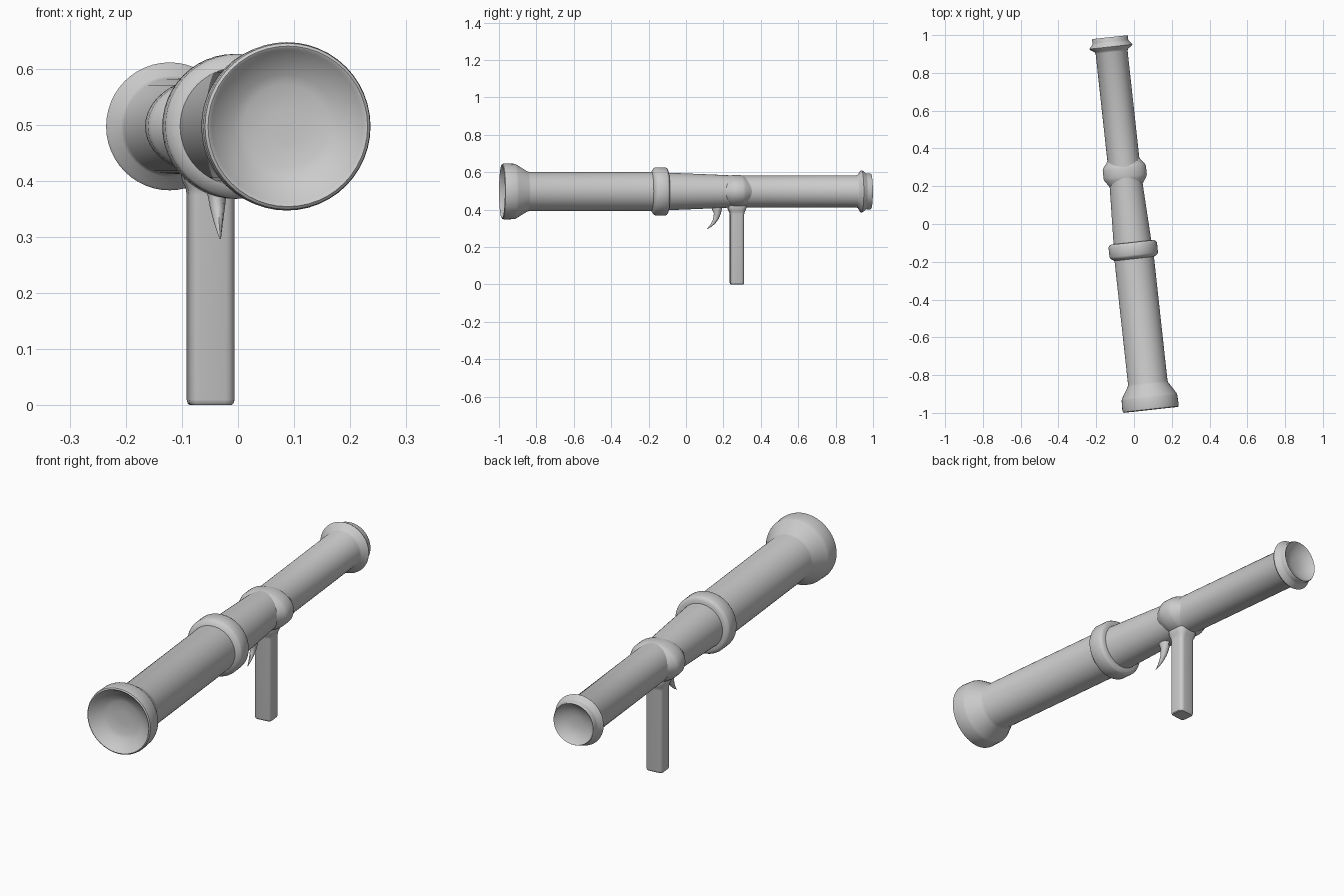
import bpy, bmesh, math
from mathutils import Matrix

TILT = math.radians(6.25)
AXIS_Z = 0.497
# everything is modelled along local y, then turned slightly about z
PLACE = Matrix.Translation((-0.019, 0, 0)) @ Matrix.Rotation(TILT, 4, 'Z')


def finish(name, bm, angle=35):
    bmesh.ops.recalc_face_normals(bm, faces=bm.faces)
    me = bpy.data.meshes.new(name)
    bm.to_mesh(me)
    bm.free()
    ob = bpy.data.objects.new(name, me)
    bpy.context.collection.objects.link(ob)
    ob.matrix_world = PLACE
    bpy.ops.object.select_all(action='DESELECT')
    ob.select_set(True)
    bpy.context.view_layer.objects.active = ob
    bpy.ops.object.shade_smooth_by_angle(angle=math.radians(angle))
    return ob


def loft(name, rings, angle=35):
    """Skin a list of point rings and cap both ends."""
    bm = bmesh.new()
    vs = [[bm.verts.new(p) for p in r] for r in rings]
    n = len(vs[0])
    for a, b in zip(vs, vs[1:]):
        for i in range(n):
            j = (i + 1) % n
            bm.faces.new((a[i], a[j], b[j], b[i]))
    bm.faces.new(vs[0])
    bm.faces.new(vs[-1])
    return finish(name, bm, angle)


def lathe(name, profile, zscale=1.0, n=48):
    """Turn a (y, radius) profile about the tube axis."""
    rings = [[(r * math.cos(2 * math.pi * i / n), y,
               AXIS_Z + zscale * r * math.sin(2 * math.pi * i / n))
              for i in range(n)] for y, r in profile]
    return loft(name, rings)


def rounded_rect(w, d, z, y, c, steps=4):
    pts = []
    for k, (sx, sy) in enumerate(((1, 1), (-1, 1), (-1, -1), (1, -1))):
        for s in range(steps + 1):
            a = math.pi / 2 * (k + s / steps)
            pts.append((sx * (w / 2 - c) + c * math.cos(a),
                        y + sy * (d / 2 - c) + c * math.sin(a), z))
    return pts


# main barrel with dished front bell and dished rear rim
lathe("barrel", [
    (-0.945, 0.03), (-0.948, 0.075), (-0.955, 0.093), (-0.982, 0.135),
    (-0.988, 0.139), (-0.990, 0.143), (-0.986, 0.148), (-0.975, 0.150),
    (-0.925, 0.148), (-0.915, 0.145), (-0.855, 0.108), (-0.845, 0.105),
    (-0.15, 0.105), (-0.09, 0.100), (0.20, 0.088), (0.26, 0.085),
    (0.915, 0.085), (0.925, 0.090), (0.938, 0.110), (0.944, 0.114),
    (0.950, 0.111), (0.964, 0.098), (0.972, 0.095), (0.990, 0.096),
    (0.995, 0.093), (0.990, 0.088), (0.978, 0.072), (0.968, 0.050),
    (0.963, 0.025)])

# middle collar
lathe("middle_collar", [
    (-0.187, 0.100), (-0.182, 0.112), (-0.172, 0.125), (-0.164, 0.129),
    (-0.112, 0.129), (-0.104, 0.125), (-0.098, 0.115), (-0.097, 0.098)])

# grip clamp: swells sideways but stays flush at top and bottom
lathe("grip_clamp", [
    (0.200, 0.085), (0.215, 0.094), (0.238, 0.110), (0.252, 0.115),
    (0.296, 0.115), (0.310, 0.110), (0.330, 0.094), (0.345, 0.085)], 0.755)

# handle with flared top
GY = 0.274
loft("handle", [rounded_rect(w, d, z, GY, c) for w, d, z, c in (
    (0.070, 0.062, 0.000, 0.012), (0.078, 0.069, 0.003, 0.016),
    (0.082, 0.073, 0.010, 0.018), (0.082, 0.073, 0.375, 0.018),
    (0.086, 0.080, 0.388, 0.022), (0.098, 0.094, 0.400, 0.028),
    (0.104, 0.098, 0.415, 0.030), (0.104, 0.098, 0.450, 0.030))])

# curved trigger: (z, front y, back y, half width)
loft("trigger", [[(hw * math.cos(a), (f + b) / 2 + (b - f) / 2 * math.sin(a), z)
                  for a in [math.pi / 4 * i for i in range(8)]]
                 for z, f, b, hw in (
    (0.430, 0.130, 0.200, 0.022), (0.408, 0.137, 0.194, 0.021),
    (0.380, 0.150, 0.188, 0.018), (0.350, 0.146, 0.176, 0.013),
    (0.325, 0.134, 0.157, 0.008), (0.308, 0.122, 0.136, 0.004),
    (0.296, 0.112, 0.115, 0.001))], 50)
